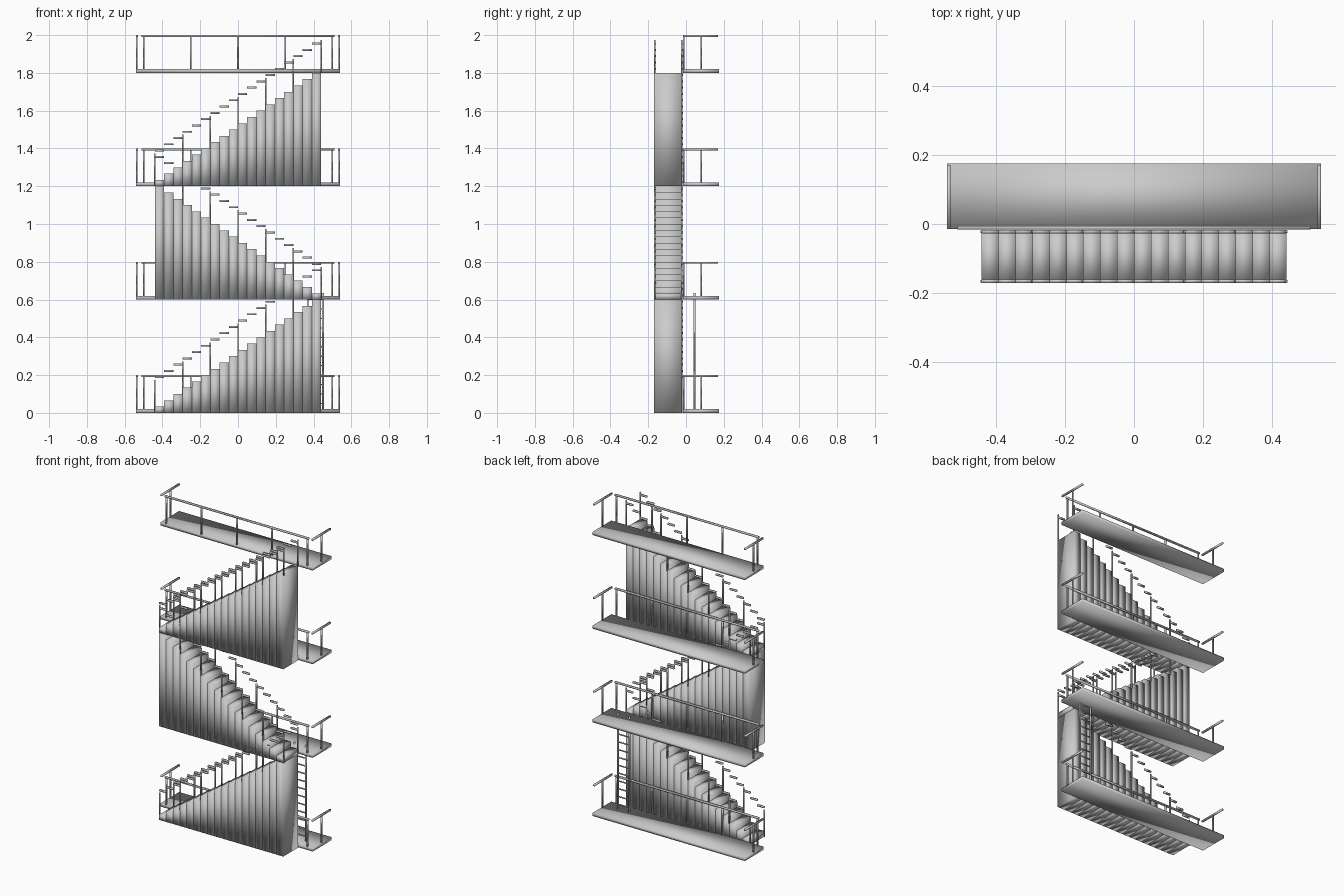
import bpy, bmesh
from mathutils import Matrix, Vector

if "Cube" in bpy.data.objects:
    bpy.data.objects.remove(bpy.data.objects["Cube"])


def make_boxes(name, boxes):
    """One object from a list of (min corner, max corner) boxes."""
    bm = bmesh.new()
    for lo, hi in boxes:
        lo, hi = Vector(lo), Vector(hi)
        m = Matrix.Translation((lo + hi) / 2) @ Matrix.Diagonal((*(hi - lo), 1))
        bmesh.ops.create_cube(bm, size=1, matrix=m)
    for f in bm.faces:
        f.smooth = True          # soft gradients across the boxes
    me = bpy.data.meshes.new(name)
    bm.to_mesh(me)
    bm.free()
    ob = bpy.data.objects.new(name, me)
    bpy.context.collection.objects.link(ob)
    return ob


def post(x, y, z0, z1, t=0.008):
    return ((x - t / 2, y - t / 2, z0), (x + t / 2, y + t / 2, z1))


FLOOR, STEPS, HALF = 0.6, 18, 0.44
RUN, RISE = 2 * HALF / STEPS, FLOOR / STEPS

# Landings with their railings
for n in range(4):
    z = n * FLOOR
    make_boxes(f"landing_{n}", [((-0.54, -0.015, z), (0.54, 0.175, z + 0.02))])
    rail = [post(x, -0.011, z + 0.02, z + 0.195) for x in (-0.5, -0.25, 0, 0.25, 0.5)]
    rail.append(((-0.51, -0.016, z + 0.19), (0.51, -0.006, z + 0.2)))
    for s in (-1, 1):
        x = s * 0.535
        rail.append(post(x, 0.08, z + 0.02, z + 0.195))
        rail.append(((x - 0.005, -0.015, z + 0.19), (x + 0.005, 0.17, z + 0.2)))
    make_boxes(f"landing_railing_{n}", rail)

# Zigzag flights: solid steps, posts every third step, stepped handrails
for n in range(3):
    z, d = n * FLOOR, (-1 if n == 1 else 1)
    steps, rails = [], []
    for i in range(STEPS):
        xa, xb = sorted(d * (-HALF + RUN * k) for k in (i, i + 1))
        steps.append(((xa, -0.17, z), (xb, -0.02, z + RISE * (i + 1))))
        zr = z + RISE * (i + 0.5) + 0.172
        for y in (-0.165, -0.022):
            rails.append(((xa, y - 0.005, zr - 0.005), (xb, y + 0.005, zr + 0.005)))
    for k in range(0, STEPS + 1, 3):
        for y in (-0.165, -0.022):
            zb = z + RISE * k
            rails.append(post(d * (-HALF + RUN * k), y, zb, zb + 0.173, 0.007))
    make_boxes(f"stair_flight_{n}", steps)
    make_boxes(f"stair_handrails_{n}", rails)

# Ladder between the two lowest landings
ladder = [post(x, 0.045, 0.01, 0.635) for x in (0.37, 0.45)]
ladder += [((0.37, 0.042, 0.05 * i - 0.003), (0.45, 0.048, 0.05 * i + 0.003))
           for i in range(1, 13)]
make_boxes("ladder", ladder)
